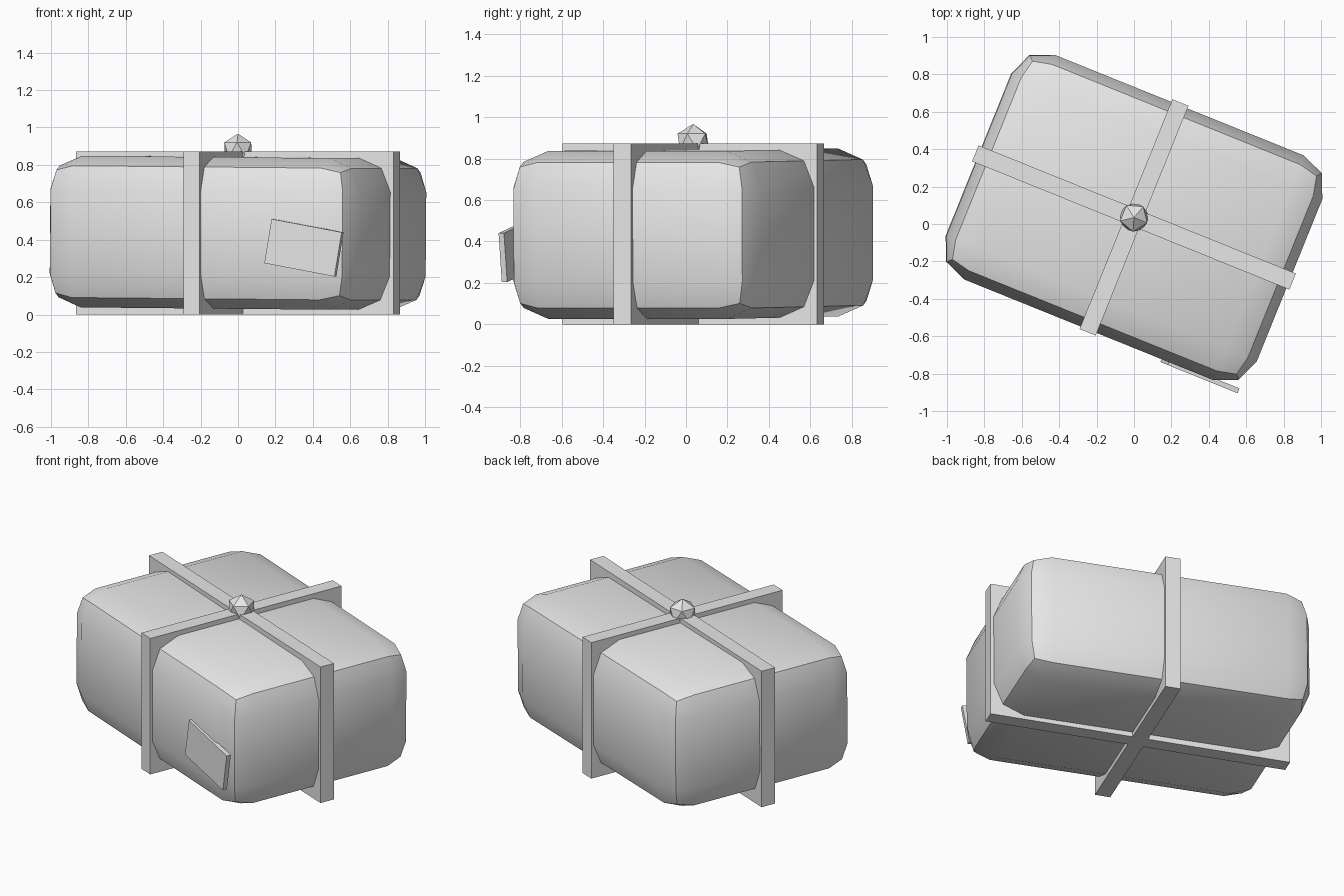
import bpy, bmesh, math
from mathutils import Matrix, Vector

if "Cube" in bpy.data.objects:
    bpy.data.objects.remove(bpy.data.objects["Cube"])

YAW = math.radians(-22)          # the whole parcel is turned on the ground
ROOT = Matrix.Translation((0, 0.035, 0)) @ Matrix.Rotation(YAW, 4, 'Z')

grey = bpy.data.materials.new("plain_grey")
grey.diffuse_color = (0.8, 0.8, 0.8, 1)
grey.use_nodes = True
grey.node_tree.nodes["Principled BSDF"].inputs["Base Color"].default_value = grey.diffuse_color


def finish(name, bm, local):
    """Turn a bmesh into an object placed in the parcel's own axes."""
    mesh = bpy.data.meshes.new(name)
    bm.to_mesh(mesh)
    bm.free()
    mesh.transform(ROOT @ local)
    mesh.materials.append(grey)
    obj = bpy.data.objects.new(name, mesh)
    bpy.context.collection.objects.link(obj)
    return obj


def box(name, size, centre, tilt=Matrix.Identity(4), bevel=0):
    bm = bmesh.new()
    bmesh.ops.create_cube(bm, size=1)
    bmesh.ops.scale(bm, vec=Vector(size), verts=bm.verts)
    if bevel:
        bmesh.ops.bevel(bm, geom=bm.edges[:], offset=bevel, segments=2,
                        profile=0.5, affect='EDGES')
    return finish(name, bm, Matrix.Translation(centre) @ tilt)


# Padded parcel body with wide two-step rounded edges, leaning very slightly
body = box("parcel_body", (1.79, 1.295, 0.81), (0, 0, 0.437),
           Matrix.Rotation(math.radians(0.5), 4, 'Y'), bevel=0.18)
bpy.context.view_layer.objects.active = body
body.select_set(True)
bpy.ops.object.shade_smooth_by_angle(angle=math.radians(30))
body.select_set(False)

# Crossing straps standing proud of the body on every side
box("long_strap", (1.83, 0.093, 0.872), (0, 0, 0.436))
box("cross_strap", (0.093, 1.325, 0.872), (0, 0, 0.436))

# Faceted knot where the straps meet
bm = bmesh.new()
bmesh.ops.create_icosphere(bm, subdivisions=1, radius=0.085)
finish("knot", bm, Matrix.Translation((0, 0, 0.882)))

# Crooked label on the front
box("label", (0.41, 0.028, 0.24), (0.643, -0.65, 0.357),
    Matrix.Rotation(math.radians(10), 4, 'Y'))
